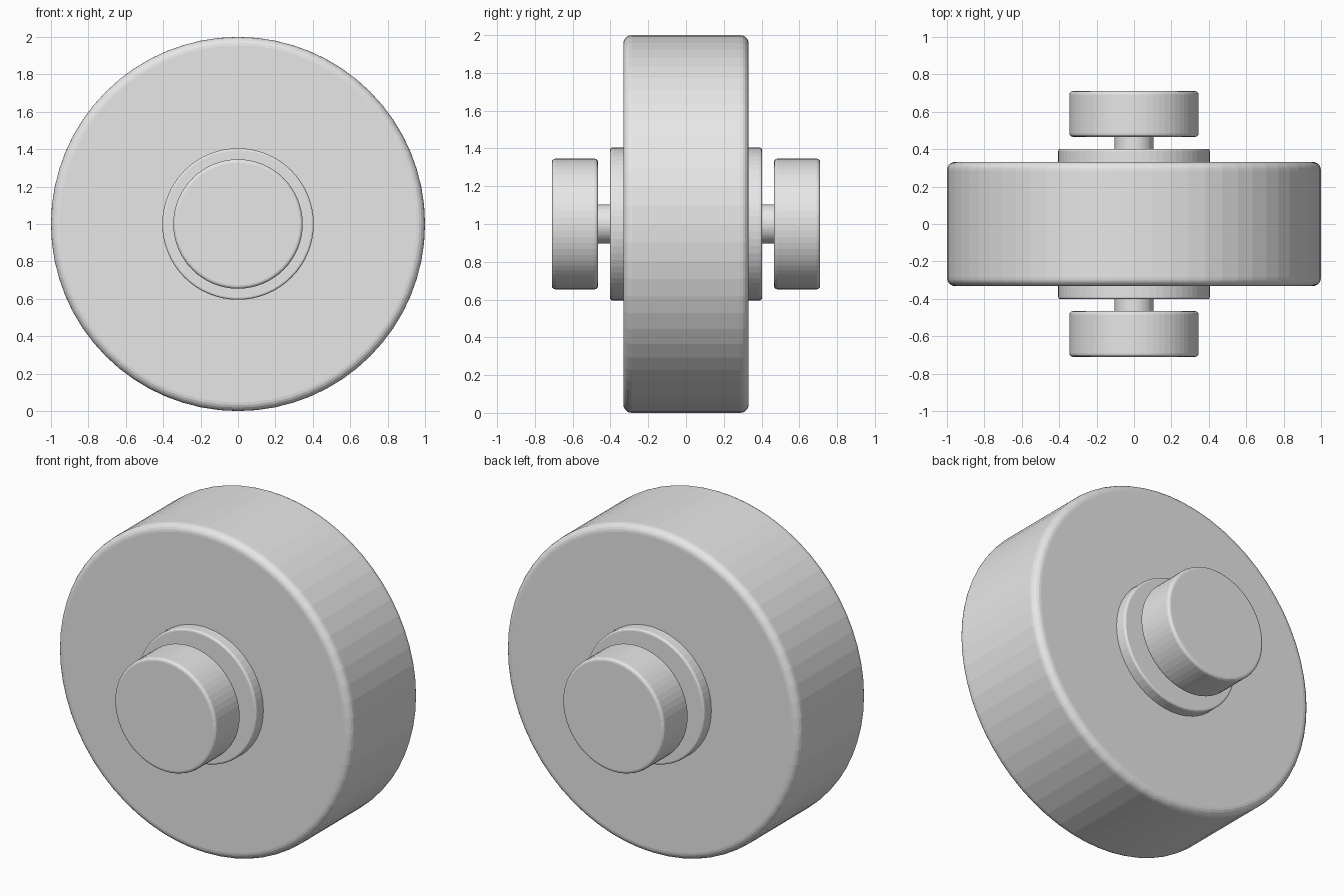
import bpy
import bmesh
import math
from mathutils import Matrix

if "Cube" in bpy.data.objects:
    bpy.data.objects.remove(bpy.data.objects["Cube"])

SIDES = 64
CENTRE_Z = 1.0

grey = bpy.data.materials.new("plain_grey")
grey.diffuse_color = (0.8, 0.8, 0.8, 1.0)
grey.use_nodes = True
grey.node_tree.nodes["Principled BSDF"].inputs["Base Color"].default_value = grey.diffuse_color


def disc(name, radius, y0, y1, bevel=0.0, segments=4):
    """Cylinder along y from y0 to y1 with rounded rims."""
    bm = bmesh.new()
    bmesh.ops.create_cone(bm, cap_ends=True, segments=SIDES, radius1=radius,
                          radius2=radius, depth=y1 - y0,
                          matrix=Matrix.Rotation(math.pi / 2, 4, 'X'))
    if bevel:
        rims = [e for e in bm.edges
                if any(len(f.verts) > 4 for f in e.link_faces)]
        bmesh.ops.bevel(bm, geom=rims, offset=bevel, segments=segments,
                        profile=0.5, affect='EDGES')
    mesh = bpy.data.meshes.new(name)
    bm.to_mesh(mesh)
    bm.free()
    mesh.materials.append(grey)
    obj = bpy.data.objects.new(name, mesh)
    obj.location = (0, (y0 + y1) / 2, CENTRE_Z)
    bpy.context.collection.objects.link(obj)
    return obj


# Broad wheel, raised hub plate and thin axle, all running through the middle
disc("wheel", 1.0, -0.332, 0.332, 0.045, 5)
disc("hub_plate", 0.405, -0.402, 0.402, 0.012, 3)
disc("axle", 0.104, -0.50, 0.50)

# End knob on each side
for side, y0, y1 in (("front", -0.71, -0.466), ("back", 0.466, 0.71)):
    disc(side + "_knob", 0.346, y0, y1, 0.018, 3)
